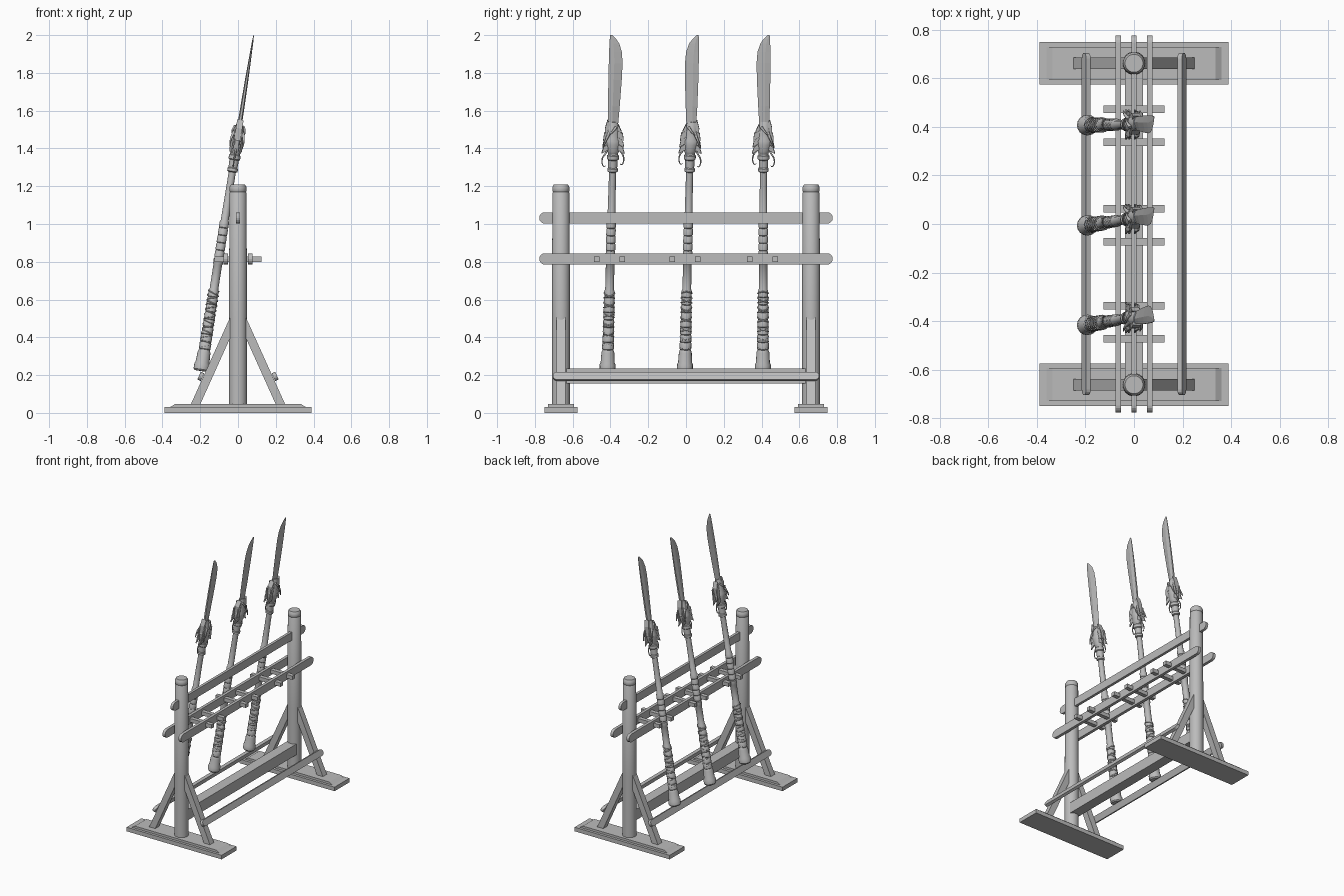
import bpy, bmesh, math
from mathutils import Matrix, Vector

cube = bpy.data.objects.get("Cube")
if cube:
    bpy.data.objects.remove(cube)

grey = bpy.data.materials.new("plain_grey")
grey.use_nodes = True
grey.diffuse_color = (0.5, 0.5, 0.5, 1)
grey.node_tree.nodes["Principled BSDF"].inputs["Base Color"].default_value = grey.diffuse_color


def finish(name, bm, matrix=None, smooth=False):
    """Turn a bmesh into a named object."""
    bmesh.ops.recalc_face_normals(bm, faces=bm.faces)
    mesh = bpy.data.meshes.new(name)
    bm.to_mesh(mesh)
    bm.free()
    mesh.materials.append(grey)
    obj = bpy.data.objects.new(name, mesh)
    bpy.context.collection.objects.link(obj)
    obj.matrix_world = matrix or Matrix()
    if smooth:
        bpy.ops.object.select_all(action='DESELECT')
        obj.select_set(True)
        bpy.context.view_layer.objects.active = obj
        bpy.ops.object.shade_smooth_by_angle(angle=math.radians(35))
    return obj


def loft(name, rings, matrix=None, smooth=False):
    """Skin a row of equal-length point rings and cap both ends."""
    bm = bmesh.new()
    rows = [[bm.verts.new(p) for p in ring] for ring in rings]
    n = len(rows[0])
    for a, b in zip(rows, rows[1:]):
        for i in range(n):
            j = (i + 1) % n
            bm.faces.new((a[i], a[j], b[j], b[i]))
    bm.faces.new(rows[0])
    bm.faces.new(rows[-1])
    return finish(name, bm, matrix, smooth)


def ring(z, rx, ry=None, cy=0, sides=16):
    ry = ry or rx
    return [(rx * math.cos(2 * math.pi * i / sides), cy + ry * math.sin(2 * math.pi * i / sides), z)
            for i in range(sides)]


def box(name, x, y, z):
    """Box given by its (low, high) extents."""
    return loft(name, [[(x[0], y[0], h), (x[1], y[0], h), (x[1], y[1], h), (x[0], y[1], h)] for h in z])


def plate(name, outline, thick, matrix):
    """Flat shape in the local YZ plane, given a thickness along X."""
    return loft(name, [[(s * thick / 2, y, z) for y, z in outline] for s in (-1, 1)], matrix)


def rail(name, x, z, half, height, thick, tilt=0):
    """Plank running along Y with rounded ends."""
    r = height / 2
    outline = [(side * (half - r + r * math.cos(a)), side * r * math.sin(a))
               for side in (1, -1) for a in [math.pi * (k / 8 - 0.5) for k in range(9)]]
    m = Matrix.Translation((x, 0, z)) @ Matrix.Rotation(math.radians(tilt), 4, 'Y')
    return plate(name, outline, thick, m)


def tube(name, points, radius, matrix, taper=True):
    """Thin round strand through local points."""
    c = bpy.data.curves.new(name, 'CURVE')
    c.dimensions = '3D'
    c.bevel_depth = radius
    c.bevel_resolution = 1
    c.resolution_u = 4
    c.use_fill_caps = True
    s = c.splines.new('POLY' if not taper else 'BEZIER')
    pts = s.points if not taper else s.bezier_points
    pts.add(len(points) - 1)
    for i, (p, q) in enumerate(zip(pts, points)):
        if taper:
            p.co = q
            p.handle_left_type = p.handle_right_type = 'AUTO'
            p.radius = 1 - 0.7 * i / (len(points) - 1)
        else:
            p.co = (*q, 1)
    c.materials.append(grey)
    obj = bpy.data.objects.new(name, c)
    bpy.context.collection.objects.link(obj)
    obj.matrix_world = matrix


# Two end frames: stepped foot, round post and a pair of braces
POST_Y = 0.662
for end, sy in (("front", -1), ("back", 1)):
    y = sy * POST_Y
    box(end + "_foot", (-0.39, 0.39), (y - 0.087, y + 0.087), (0, 0.03))
    loft(end + "_foot_step", [[(sx * w, y + s * 0.068, z) for sx, s in ((-1, -1), (1, -1), (1, 1), (-1, 1))]
                              for z, w in ((0.03, 0.36), (0.046, 0.335))])
    loft(end + "_post", [ring(z, r, sides=24) for z, r in
                         ((0.045, 0.048), (0.5, 0.048), (1.165, 0.045), (1.17, 0.042), (1.175, 0.045),
                          (1.195, 0.045), (1.21, 0.037))],
         Matrix.Translation((0, y, 0)), True)
    for side, sx in (("left", 1), ("right", -1)):
        plate(f"{end}_{side}_brace", [(0.25, 0.045), (0.2, 0.045), (0.04, 0.4), (0.04, 0.51)], 0.046,
              Matrix.Translation((0, y, 0)) @ Matrix.Rotation(-sx * math.pi / 2, 4, 'Z'))

# Long members
box("low_beam", (-0.038, 0.038), (-POST_Y, POST_Y), (0.155, 0.235))
rail("top_rail", 0, 1.032, 0.777, 0.06, 0.02)
for side, sx in (("left", 1), ("right", -1)):
    rail(side + "_middle_rail", sx * 0.065, 0.815, 0.777, 0.06, 0.022)
    rail(side + "_low_rail", sx * 0.197, 0.193, 0.705, 0.045, 0.02, -sx * 24)

# Cross pegs that hold each weapon
for slot in (-0.405, -0.005, 0.405):
    for dy in (-0.068, 0.068):
        box("cross_peg", (-0.125, 0.125), (slot + dy - 0.015, slot + dy + 0.015), (0.8, 0.828))


def spear(base_y, tip_y, spine):
    base, tip = Vector((-0.195, base_y, 0.222)), Vector((0.083, tip_y, 2.0))
    axis = (tip - base).normalized()
    yv = Vector((0, spine, 0))
    yv = (yv - axis * yv.dot(axis)).normalized()
    xv = yv.cross(axis)
    m = Matrix.Translation(base) @ Matrix((xv, yv, axis)).transposed().to_4x4()

    # Shaft with flared butt and wrapped grip
    prof = [(0, 0.036), (0.008, 0.042), (0.035, 0.042), (0.045, 0.037), (0.1, 0.034), (0.11, 0.03)]
    for k in range(8):
        t, r = 0.115 + k * 0.04, 0.031 - k * 0.0006
        prof += [(t, r - 0.003), (t + 0.004, r), (t + 0.034, r)]
    prof += [(0.438, 0.023), (0.57, 0.023), (0.575, 0.026), (0.6, 0.026)]
    for k in range(5):
        t = 0.605 + k * 0.04
        prof += [(t, 0.022), (t + 0.004, 0.025), (t + 0.034, 0.025)]
    prof += [(0.806, 0.021), (1.0, 0.019), (1.07, 0.019)]
    loft("spear_shaft", [ring(t, r) for t, r in prof], m, True)
    for hand in (1, -1):
        tube("grip_cord", [(0.0285 * math.cos(hand * a), 0.0285 * math.sin(hand * a), 0.12 + 0.31 * i / 72)
                           for i in range(73) for a in [i * math.pi / 6]], 0.0035, m, False)

    # Socket below the head
    sock = [(1.065, 0.02), (1.07, 0.028), (1.085, 0.028), (1.09, 0.024), (1.13, 0.025),
            (1.135, 0.031), (1.155, 0.031), (1.16, 0.026), (1.185, 0.026)]
    loft("spear_socket", [ring(t, r) for t, r in sock], m, True)

    # Beast head gripping the blade
    head = [(1.165, 0.026, 0.026, 0), (1.18, 0.034, 0.034, 0), (1.215, 0.033, 0.042, 0.003),
            (1.235, 0.036, 0.044, 0.004), (1.25, 0.029, 0.036, 0.003), (1.275, 0.031, 0.036, 0.004),
            (1.3, 0.025, 0.032, 0.006), (1.335, 0.014, 0.026, 0.008)]
    loft("beast_head", [ring(t, a, b, c, 10) for t, a, b, c in head], m, True)
    plate("upper_snout", [(0.01, 1.25), (0.042, 1.24), (0.046, 1.3), (0.034, 1.345), (0.022, 1.33)], 0.034, m)
    plate("lower_jaw", [(-0.01, 1.25), (-0.038, 1.24), (-0.042, 1.285), (-0.024, 1.325)], 0.034, m)
    for sx in (-1, 1):
        # Swept fins, horns and whiskers on both cheeks
        for k in range(3):
            z = 1.195 + k * 0.035
            for sy in (-1, 1):
                out = sy * (0.062 - 0.004 * k)
                plate("cheek_fin", [(sy * 0.02, z - 0.005), (out, z - 0.03), (sy * 0.05, z + 0.008),
                                    (sy * 0.02, z + 0.028)], 0.007, m @ Matrix.Translation((sx * 0.018, 0, 0)))
        tube("horn", [(sx * 0.022, 0.022, 1.28), (sx * 0.034, 0.04, 1.24), (sx * 0.034, 0.055, 1.2)], 0.009, m)
        tube("brow", [(sx * 0.022, -0.012, 1.31), (sx * 0.033, 0.008, 1.285), (sx * 0.03, 0.028, 1.265)], 0.008, m)
    for sy, low in ((1, 0.0), (-1, 0.012)):
        tube("whisker", [(0, sy * 0.03, 1.19), (0, sy * 0.04, 1.165 + low), (0, sy * 0.055, 1.14 + low),
                         (0, sy * 0.056, 1.11 + low), (0, sy * 0.046, 1.095 + low),
                         (0, sy * 0.038, 1.1 + low)], 0.006, m)

    # Single-edged blade: height, cutting edge, spine, half thickness
    length = (tip - base).length
    rows = [(1.29, -0.021, 0.028, 0.012), (1.42, -0.029, 0.033, 0.011), (1.56, -0.036, 0.035, 0.009),
            (1.65, -0.038, 0.035, 0.007), (1.71, -0.033, 0.035, 0.005), (1.755, -0.018, 0.034, 0.004),
            (1.78, 0, 0.033, 0.003), (length, 0.02, 0.031, 0.001)]
    loft("spear_blade", [[(0, e, t), (h, e + 0.6 * (s - e), t), (h * 0.5, s, t), (-h * 0.5, s, t),
                          (-h, e + 0.6 * (s - e), t)] for t, e, s, h in rows], m)


# Three weapons leaning across the rack
spear(-0.416, -0.37, -1)
spear(-0.006, 0.036, 1)
spear(0.407, 0.412, 1)
